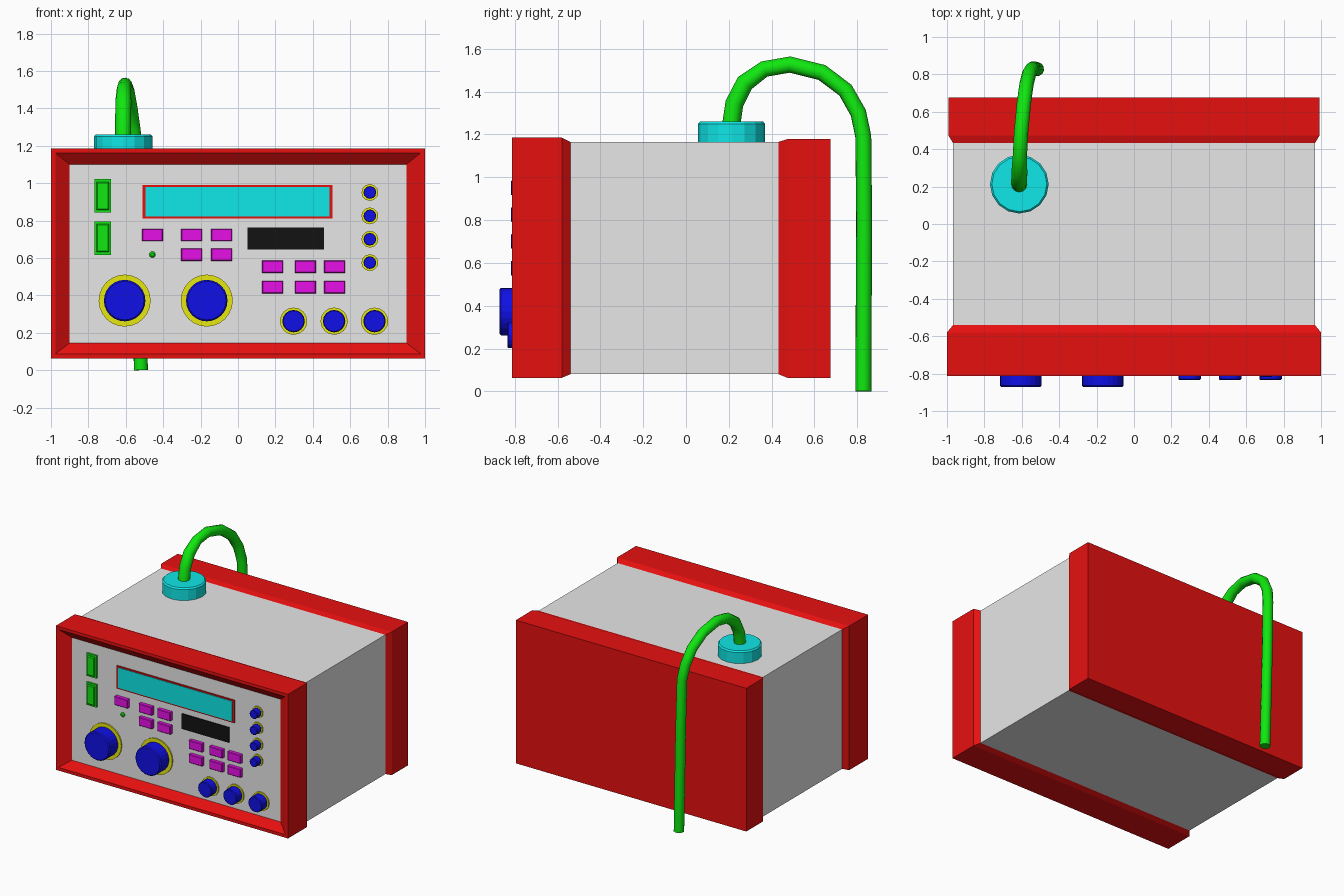
import bpy, bmesh, math
from mathutils import Matrix, Vector

if "Cube" in bpy.data.objects:
    bpy.data.objects.remove(bpy.data.objects["Cube"])


def material(name, r, g, b):
    m = bpy.data.materials.new(name)
    m.diffuse_color = (r, g, b, 1)
    m.use_nodes = True
    m.node_tree.nodes["Principled BSDF"].inputs["Base Color"].default_value = m.diffuse_color
    return m


LO, HI = 0.005, 0.8
RED = material("red", HI, LO, LO)
GREY = material("light grey", HI, HI, HI)
CYAN = material("cyan", LO, HI, HI)
GREEN = material("green", LO, HI, LO)
BLUE = material("blue", LO, LO, HI)
YELLOW = material("yellow", HI, HI, LO)
MAGENTA = material("magenta", HI, LO, HI)
BLACK = material("black", 0.006, 0.006, 0.006)

FACE = -0.76  # y of the recessed front panel


def skin(name, rings, mat, cap_start, cap_end, smooth=False):
    """Join successive rings of points into one surface."""
    bm = bmesh.new()
    loops = [[bm.verts.new(p) for p in ring] for ring in rings]
    n = len(loops[0])
    for a, b in zip(loops, loops[1:]):
        for i in range(n):
            bm.faces.new((a[i], a[(i + 1) % n], b[(i + 1) % n], b[i]))
    if cap_start:
        bm.faces.new(loops[0][::-1])
    if cap_end:
        bm.faces.new(loops[-1])
    me = bpy.data.meshes.new(name)
    bm.normal_update()
    bm.to_mesh(me)
    bm.free()
    me.materials.append(mat)
    ob = bpy.data.objects.new(name, me)
    bpy.context.collection.objects.link(ob)
    return ob


def loft(name, rings, mat, cap_start=True, cap_end=True):
    """Rectangles (y, x0, x1, z0, z1) joined from back to front."""
    return skin(name, [[(x0, y, z0), (x1, y, z0), (x1, y, z1), (x0, y, z1)]
                       for y, x0, x1, z0, z1 in rings], mat, cap_start, cap_end)


def plate(name, cx, cz, w, h, depth, mat, bevel=0.0, y=FACE):
    """Rectangular part standing out of the front panel."""
    def ring(yy, s):
        return (yy, cx - w / 2 + s, cx + w / 2 - s, cz - h / 2 + s, cz + h / 2 - s)
    rings = [ring(y, 0), ring(y - depth + bevel, 0)]
    if bevel:
        rings.append(ring(y - depth, bevel))
    return loft(name, rings, mat, cap_start=False)


def turned(name, profile, mat, sides, origin, up=False):
    """Lathe (radius, distance) profile; axis is -y, or +z when up."""
    rot = Matrix() if up else Matrix.Rotation(math.radians(90), 4, 'X')
    xf = Matrix.Translation(origin) @ rot
    rings = []
    for r, d in profile:
        rings.append([xf @ Vector((r * math.cos(2 * math.pi * i / sides),
                                   r * math.sin(2 * math.pi * i / sides), d))
                      for i in range(sides)])
    return skin(name, rings, mat, False, True)


def knob(name, x, z, r, ring_r, length, bev, sides):
    turned(name + "_ring", [(ring_r, 0), (ring_r, 0.009)], YELLOW, sides, (x, FACE, z))
    turned(name, [(r, 0.009), (r, length - bev), (r - bev, length)], BLUE, sides, (x, FACE, z))


# Case body and panel
loft("case_body", [(0.45, -0.967, 0.967, 0.08, 1.165),
                   (-0.56, -0.967, 0.967, 0.08, 1.165)], GREY, False, False)
loft("front_panel", [(FACE + 0.005, -0.9, 0.9, 0.145, 1.1),
                     (FACE, -0.9, 0.9, 0.145, 1.1)], GREY)

# Red end frames
loft("front_frame", [(-0.54, -0.967, 0.967, 0.08, 1.165),
                     (-0.58, -1, 1, 0.063, 1.185),
                     (-0.813, -1, 1, 0.063, 1.185),
                     (-0.813, -0.977, 0.977, 0.087, 1.162),
                     (FACE, -0.9, 0.9, 0.145, 1.1)], RED, False, False)
loft("back_cover", [(0.676, -0.993, 0.993, 0.063, 1.178),
                    (0.474, -0.993, 0.993, 0.063, 1.178),
                    (0.432, -0.967, 0.967, 0.08, 1.165)], RED, True, False)

# Display and black window
plate("display_bezel", -0.002, 0.9, 1.015, 0.178, 0.008, RED)
plate("display_screen", -0.002, 0.9, 0.985, 0.158, 0.004, CYAN, y=FACE - 0.008)
plate("dark_window", 0.255, 0.705, 0.41, 0.118, 0.008, BLACK)

# Rocker switches and indicator lamp
for i, z in enumerate((0.932, 0.706)):
    plate(f"switch_base_{i}", -0.723, z, 0.086, 0.178, 0.012, GREEN)
    plate(f"switch_rocker_{i}", -0.723, z, 0.066, 0.15, 0.014, GREEN, 0.006, FACE - 0.012)
turned("indicator_lamp", [(0.017, 0), (0.017, 0.008), (0.009, 0.016)], GREEN, 10,
       (-0.458, FACE, 0.618))

# Push buttons
spots = [(-0.457, 0.723)]
spots += [(x, z) for z in (0.723, 0.618) for x in (-0.248, -0.088)]
spots += [(x, z) for z in (0.553, 0.444) for x in (0.185, 0.36, 0.517)]
for i, (x, z) in enumerate(spots):
    plate(f"button_{i}", x, z, 0.112, 0.066, 0.03, MAGENTA, 0.004)

# Knobs
for i, x in enumerate((-0.606, -0.167)):
    knob(f"large_knob_{i}", x, 0.372, 0.111, 0.139, 0.112, 0.008, 24)
for i, x in enumerate((0.297, 0.514, 0.73)):
    knob(f"medium_knob_{i}", x, 0.262, 0.06, 0.073, 0.074, 0.005, 16)
for i in range(4):
    knob(f"small_knob_{i}", 0.705, 0.95 - i * 0.125, 0.034, 0.045, 0.058, 0.003, 12)

# Cable socket on top
turned("cable_socket", [(0.157, 0), (0.157, 0.084), (0.147, 0.095)], CYAN, 16,
       (-0.613, 0.213, 1.165), up=True)

# Cable arching over the back and hanging to the floor
path = [(-0.614, 0.212, 1.25), (-0.614, 0.226, 1.345), (-0.613, 0.275, 1.44),
        (-0.61, 0.365, 1.505), (-0.604, 0.485, 1.526), (-0.59, 0.635, 1.489),
        (-0.575, 0.745, 1.406), (-0.56, 0.805, 1.3), (-0.546, 0.828, 1.19),
        (-0.537, 0.832, 0.8), (-0.519, 0.828, 0.0)]
cu = bpy.data.curves.new("cable", 'CURVE')
cu.dimensions = '3D'
cu.bevel_depth = 0.038
cu.bevel_resolution = 4
cu.use_fill_caps = True
sp = cu.splines.new('POLY')
sp.points.add(len(path) - 1)
for i, p in enumerate(path):
    sp.points[i].co = (*p, 1)
    sp.points[i].radius = 1.12 if i < 3 else 1.0
cu.materials.append(GREEN)
cable = bpy.data.objects.new("cable", cu)
bpy.context.collection.objects.link(cable)
bpy.context.view_layer.objects.active = cable
cable.select_set(True)
bpy.ops.object.convert(target='MESH')
bpy.ops.object.shade_smooth_by_angle(angle=math.radians(40))
